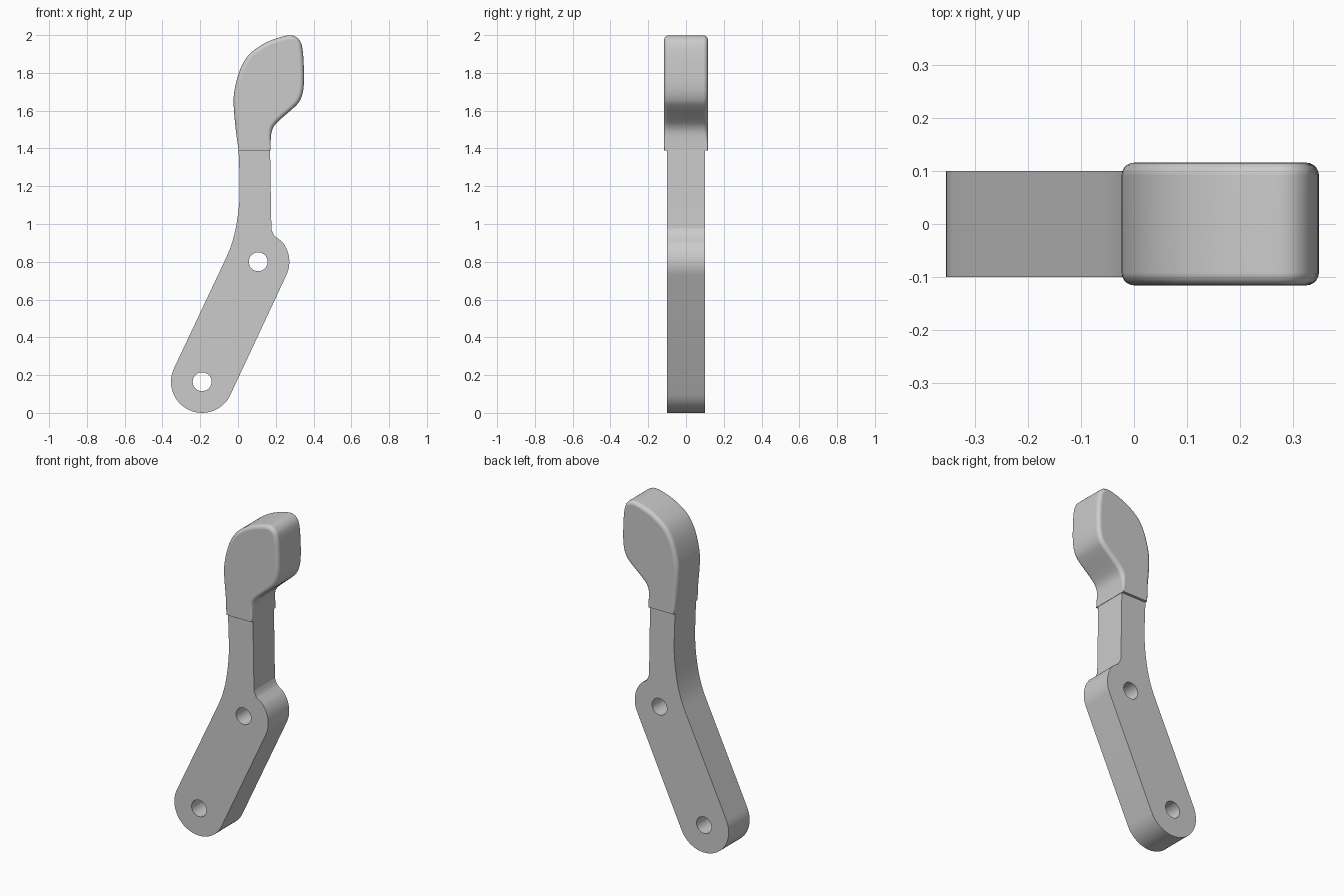
import bpy, bmesh, math
from mathutils import Vector

cube = bpy.data.objects.get("Cube")
if cube:
    bpy.data.objects.remove(cube, do_unlink=True)

grey = bpy.data.materials.new("light grey")
grey.use_nodes = True
grey.diffuse_color = (0.6, 0.6, 0.6, 1)
grey.node_tree.nodes["Principled BSDF"].inputs["Base Color"].default_value = (0.6, 0.6, 0.6, 1)


def arc(cx, cz, r, start, end, steps):
    angles = [math.radians(start + (end - start) * i / steps) for i in range(steps + 1)]
    return [(cx + r * math.cos(a), cz + r * math.sin(a)) for a in angles]


def smooth_path(pts, steps=4):
    """Catmull-Rom curve through an open row of points."""
    p = [Vector(q) for q in [pts[0], *pts, pts[-1]]]
    out = []
    for a, b, c, d in zip(p, p[1:], p[2:], p[3:]):
        for i in range(steps):
            t = i / steps
            out.append(0.5 * (2 * b + (c - a) * t + (2 * a - 5 * b + 4 * c - d) * t ** 2
                              + (3 * b - a - 3 * c + d) * t ** 3))
    return out + [p[-1]]


def finish(obj):
    bpy.ops.object.select_all(action='DESELECT')
    obj.select_set(True)
    bpy.context.view_layer.objects.active = obj
    if obj.type == 'CURVE':
        bpy.ops.object.convert(target='MESH')
        obj = bpy.context.object
        bpy.ops.object.transform_apply(rotation=True)
    bpy.ops.object.shade_smooth_by_angle(angle=math.radians(35))


# Flat lever arm: filled profile with two pivot holes
LOW, HIGH, R = (-0.19, 0.165), (0.107, 0.80), 0.165
JOINT = 1.39
neck_left = smooth_path([(0.003, JOINT), (0.009, 1.16), (-0.008, 1.0), (-0.035, 0.89), (-0.068, 0.81)])
neck_right = smooth_path([(0.195, 0.935), (0.18, 0.965), (0.176, 1.02), (0.17, JOINT)])
outline = (neck_left + arc(*LOW, R, 155, 335, 28)
           + arc(*HIGH, R, -25, 42, 12) + neck_right)
holes = [arc(*c, 0.05, 360, 0, 32)[:-1] for c in (LOW, HIGH)]

curve = bpy.data.curves.new("lever_arm", 'CURVE')
curve.dimensions = '2D'
curve.fill_mode = 'BOTH'
curve.extrude = 0.1
for loop in [outline, *holes]:
    spline = curve.splines.new('POLY')
    spline.points.add(len(loop) - 1)
    for point, (x, z) in zip(spline.points, loop):
        point.co = (x, z, 0, 1)
    spline.use_cyclic_u = True
curve.materials.append(grey)
arm = bpy.data.objects.new("lever_arm", curve)
arm.rotation_euler.x = math.pi / 2
bpy.context.collection.objects.link(arm)
finish(arm)

# Thumb grip: rounded-edge slab whose rounding fades out at the joint
grip_profile = smooth_path([
    (0.003, JOINT), (-0.013, 1.51), (-0.023, 1.63), (-0.018, 1.71), (0.01, 1.815),
    (0.056, 1.894), (0.124, 1.947), (0.193, 1.979), (0.275, 1.999), (0.32, 1.98),
    (0.341, 1.93), (0.349, 1.815), (0.347, 1.72), (0.331, 1.66), (0.30, 1.62),
    (0.22, 1.55), (0.188, 1.513), (0.175, 1.47), (0.172, JOINT)])
HALF, ROUND, STEPS = 0.116, 0.024, 5
inward = []
for i, p in enumerate(grip_profile):
    tangent = grip_profile[min(i + 1, len(grip_profile) - 1)] - grip_profile[max(i - 1, 0)]
    inward.append(Vector((tangent.y, -tangent.x)).normalized())

bm = bmesh.new()
quarter = [math.pi / 2 * i / STEPS for i in range(STEPS + 1)]
stations = [(-1, a) for a in reversed(quarter)] + [(1, a) for a in quarter]
rings = []
for side, a in stations:
    ring = []
    for p, n in zip(grip_profile, inward):
        r = ROUND * min(1, (p.y - JOINT) / 0.12 + 0.1)
        q = p + n * r * (1 - math.cos(a))
        ring.append(bm.verts.new((q.x, side * (HALF - r * (1 - math.sin(a))), max(q.y, JOINT))))
    rings.append(ring)
for r0, r1 in zip(rings, rings[1:]):
    for i in range(len(r0) - 1):
        bm.faces.new((r0[i], r0[i + 1], r1[i + 1], r1[i]))
bm.faces.new(rings[0])
bm.faces.new(rings[-1])
bm.faces.new([r[0] for r in rings] + [r[-1] for r in reversed(rings)])
bmesh.ops.recalc_face_normals(bm, faces=bm.faces)
mesh = bpy.data.meshes.new("thumb_grip")
bm.to_mesh(mesh)
bm.free()
mesh.materials.append(grey)
grip = bpy.data.objects.new("thumb_grip", mesh)
bpy.context.collection.objects.link(grip)
finish(grip)
weighted = grip.modifiers.new("flat_caps", 'WEIGHTED_NORMAL')
weighted.keep_sharp = True
